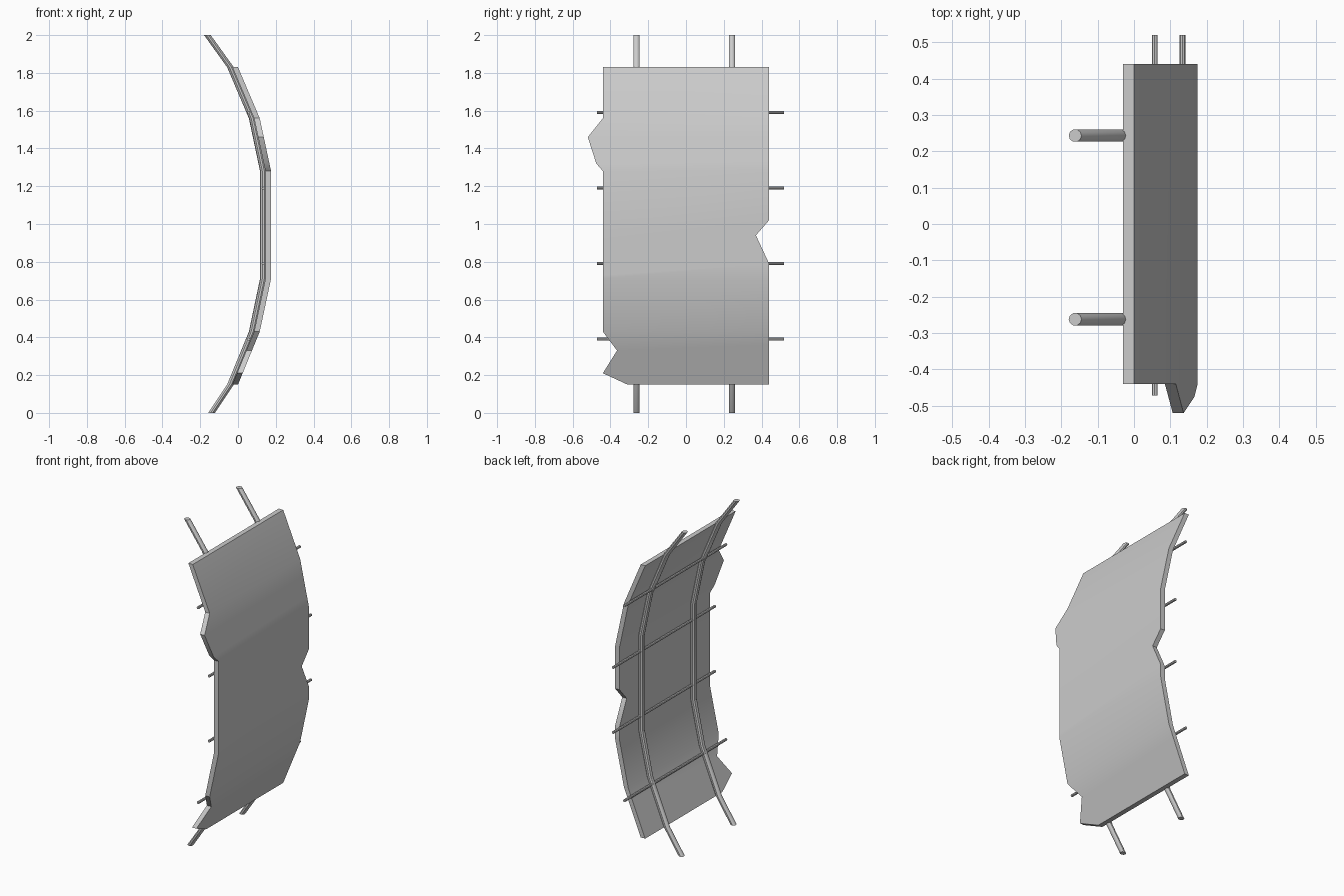
import bpy, bmesh, math

if "Cube" in bpy.data.objects:
    bpy.data.objects.remove(bpy.data.objects["Cube"])

# side profile of the curved slab: (z, outer x)
PROFILE = [(0.15, 0.0), (0.43, 0.115), (0.71, 0.175), (1.28, 0.175), (1.56, 0.115), (1.83, 0.0)]
THICK = 0.03


def profile_x(z):
    for (z0, x0), (z1, x1) in zip(PROFILE, PROFILE[1:]):
        if z <= z1:
            return x0 + (x1 - x0) * (z - z0) / (z1 - z0)
    return PROFILE[-1][1]


def finish(name, bm, angle=35):
    bmesh.ops.recalc_face_normals(bm, faces=bm.faces)
    me = bpy.data.meshes.new(name)
    bm.to_mesh(me)
    bm.free()
    ob = bpy.data.objects.new(name, me)
    bpy.context.collection.objects.link(ob)
    bpy.ops.object.select_all(action='DESELECT')
    ob.select_set(True)
    bpy.context.view_layer.objects.active = ob
    bpy.ops.object.shade_smooth_by_angle(angle=math.radians(angle))
    return ob


def loft(name, rings):
    bm = bmesh.new()
    rows = [[bm.verts.new(p) for p in r] for r in rings]
    n = len(rows[0])
    for a, b in zip(rows, rows[1:]):
        for i in range(n):
            j = (i + 1) % n
            bm.faces.new((a[i], a[j], b[j], b[i]))
    bm.faces.new(rows[0])
    bm.faces.new(rows[-1])
    return finish(name, bm)


# broken curved slab: rows of (left z, left y, right z, right y)
ROWS = [(0.15, -0.31, 0.15, 0.44), (0.21, -0.44, 0.25, 0.44), (0.33, -0.365, 0.36, 0.44),
        (0.43, -0.44, 0.43, 0.44), (0.71, -0.44, 0.71, 0.44), (0.73, -0.44, 0.79, 0.44),
        (0.78, -0.44, 0.94, 0.37), (0.92, -0.44, 1.02, 0.44), (1.28, -0.44, 1.28, 0.44),
        (1.32, -0.475, 1.34, 0.44), (1.46, -0.52, 1.46, 0.44), (1.56, -0.44, 1.56, 0.44),
        (1.83, -0.44, 1.83, 0.44)]
rings = []
for zl, yl, zr, yr in ROWS:
    xl, xr = profile_x(zl), profile_x(zr)
    rings.append([(xl, yl, zl), (xr, yr, zr), (xr - THICK, yr, zr), (xl - THICK, yl, zl)])
loft("curved_slab", rings)

# two bent upright bars behind the slab
BAR = [(-0.14, 0.0), (-0.04, 0.15), (0.075, 0.43), (0.134, 0.71),
       (0.134, 1.28), (0.075, 1.56), (-0.04, 1.83), (-0.162, 2.0)]
SIDES = 10
for side, yc in (("left", -0.262), ("right", 0.243)):
    loft("upright_bar_" + side,
         [[(x + 0.0175 * math.cos(math.tau * k / SIDES), yc + 0.0175 * math.sin(math.tau * k / SIDES), z)
           for k in range(SIDES)] for x, z in BAR])

# thin cross bars
for i, (x, z) in enumerate([(0.057, 0.39), (0.133, 0.79), (0.133, 1.19), (0.057, 1.59)]):
    loft(f"cross_bar_{i + 1}",
         [[(x + 0.008 * math.cos(math.tau * k / 8), y, z + 0.008 * math.sin(math.tau * k / 8))
           for k in range(8)] for y in (-0.472, 0.52)])
